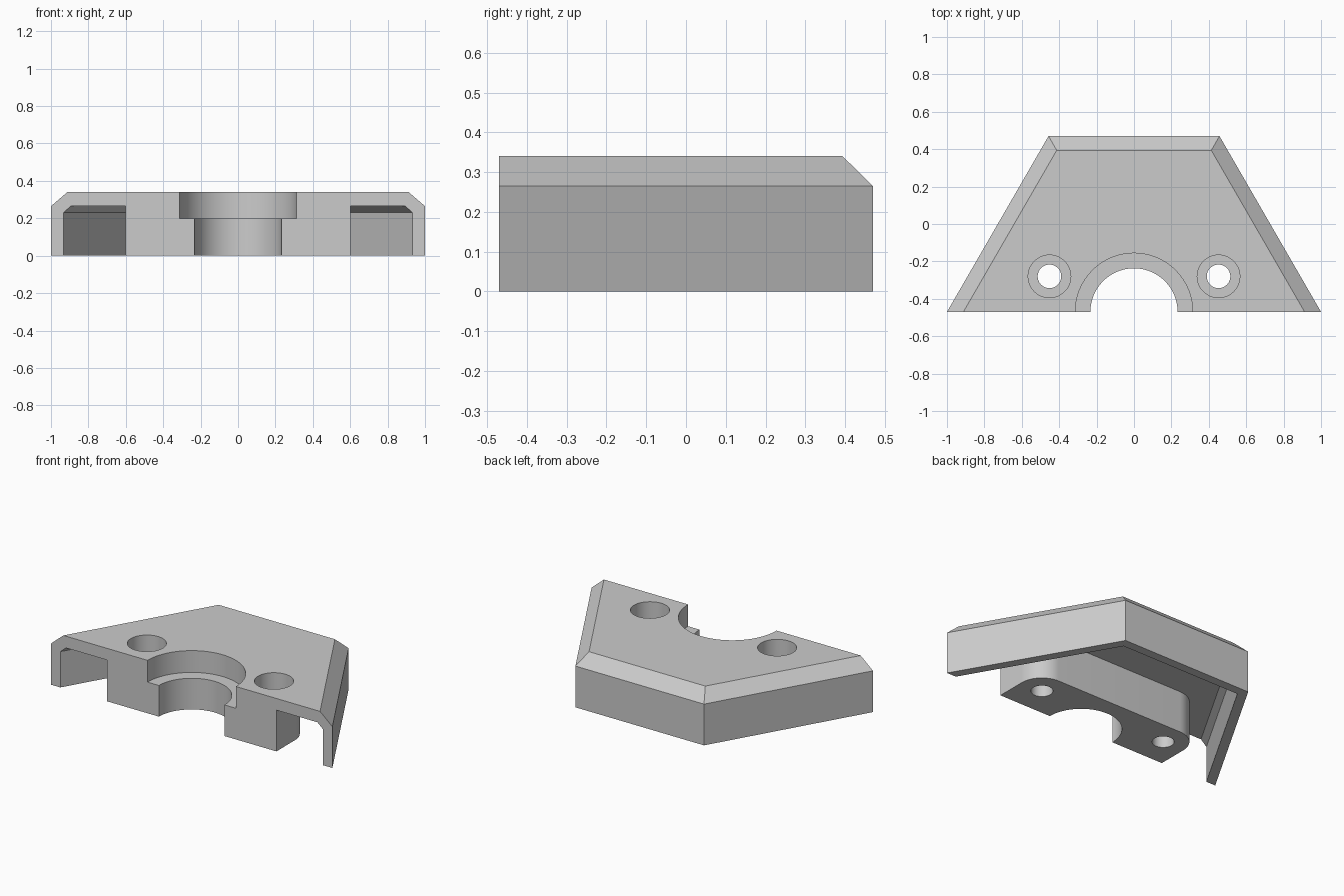
import bpy
import bmesh
from math import pi, cos, sin, radians

if "Cube" in bpy.data.objects:
    bpy.data.objects.remove(bpy.data.objects["Cube"], do_unlink=True)

FRONT, BACK = -0.47, 0.47
HOLE_X, HOLE_Y = 0.452, -0.28

grey = bpy.data.materials.new("plain grey")
grey.use_nodes = True
colour = (0.6, 0.6, 0.6, 1)
grey.diffuse_color = colour
grey.node_tree.nodes["Principled BSDF"].inputs["Base Color"].default_value = colour


def loft(name, rings):
    """Closed solid through a stack of (outline, z) rings."""
    bm = bmesh.new()
    loops = [[bm.verts.new((x, y, z)) for x, y in outline] for outline, z in rings]
    n = len(loops[0])
    bm.faces.new(loops[0])
    bm.faces.new(loops[-1])
    for low, high in zip(loops, loops[1:]):
        for i in range(n):
            j = (i + 1) % n
            bm.faces.new((low[i], low[j], high[j], high[i]))
    bmesh.ops.recalc_face_normals(bm, faces=bm.faces)
    mesh = bpy.data.meshes.new(name)
    bm.to_mesh(mesh)
    bm.free()
    mesh.materials.append(grey)
    obj = bpy.data.objects.new(name, mesh)
    bpy.context.collection.objects.link(obj)
    return obj


def trapezoid(inset, front=FRONT):
    """Half-hexagon outline with sloping sides, inset evenly from the walls."""
    def side(y):
        return 1 - (y - FRONT) * 0.5776 - inset / cos(radians(30))
    back = BACK - inset
    return [(-side(front), front), (side(front), front), (side(back), back), (-side(back), back)]


def cylinder(name, x, y, radius, bottom, top, sides=96):
    ring = [(x + radius * cos(2 * pi * i / sides), y + radius * sin(2 * pi * i / sides))
            for i in range(sides)]
    return loft(name, [(ring, bottom), (ring, top)])


def cut(target, cutter):
    mod = target.modifiers.new("cut", "BOOLEAN")
    mod.operation = "DIFFERENCE"
    mod.solver = "EXACT"
    mod.object = cutter
    bpy.context.view_layer.objects.active = target
    bpy.ops.object.modifier_apply(modifier=mod.name)
    bpy.data.objects.remove(cutter, do_unlink=True)


# Outer shell with chamfered top edge
body = loft("half_cover", [(trapezoid(0), 0), (trapezoid(0), 0.265), (trapezoid(0.076), 0.34)])

# Hollow underside, open at the front, leaving the rounded mounting boss
wall = 0.057
cavity = loft("cavity_cutter", [(trapezoid(wall, -0.7), -0.1),
                                (trapezoid(wall, -0.7), 0.23),
                                (trapezoid(wall + 0.035, -0.7), 0.265)])
corner = [(HOLE_X + 0.15 * cos(i * pi / 32), HOLE_Y + 0.15 * sin(i * pi / 32)) for i in range(17)]
right_half = [(0.602, -0.9)] + corner
outline = right_half + [(-x, y) for x, y in reversed(right_half)]
cut(cavity, loft("boss_keeper", [(outline, -0.2), (outline, 0.5)]))
cut(body, cavity)

# Stepped central bore
cut(body, cylinder("bore_cutter", 0, FRONT, 0.233, -0.1, 0.5))
cut(body, cylinder("bore_step_cutter", 0, FRONT, 0.314, 0.2, 0.5))

# Counterbored screw holes
for s in (-1, 1):
    cut(body, cylinder("screw_cutter", s * HOLE_X, HOLE_Y, 0.063, -0.1, 0.5, 48))
    cut(body, cylinder("screw_head_cutter", s * HOLE_X, HOLE_Y, 0.114, 0.2, 0.5, 48))

bpy.ops.object.select_all(action="DESELECT")
body.select_set(True)
bpy.context.view_layer.objects.active = body
bpy.ops.object.shade_smooth_by_angle(angle=radians(25))
